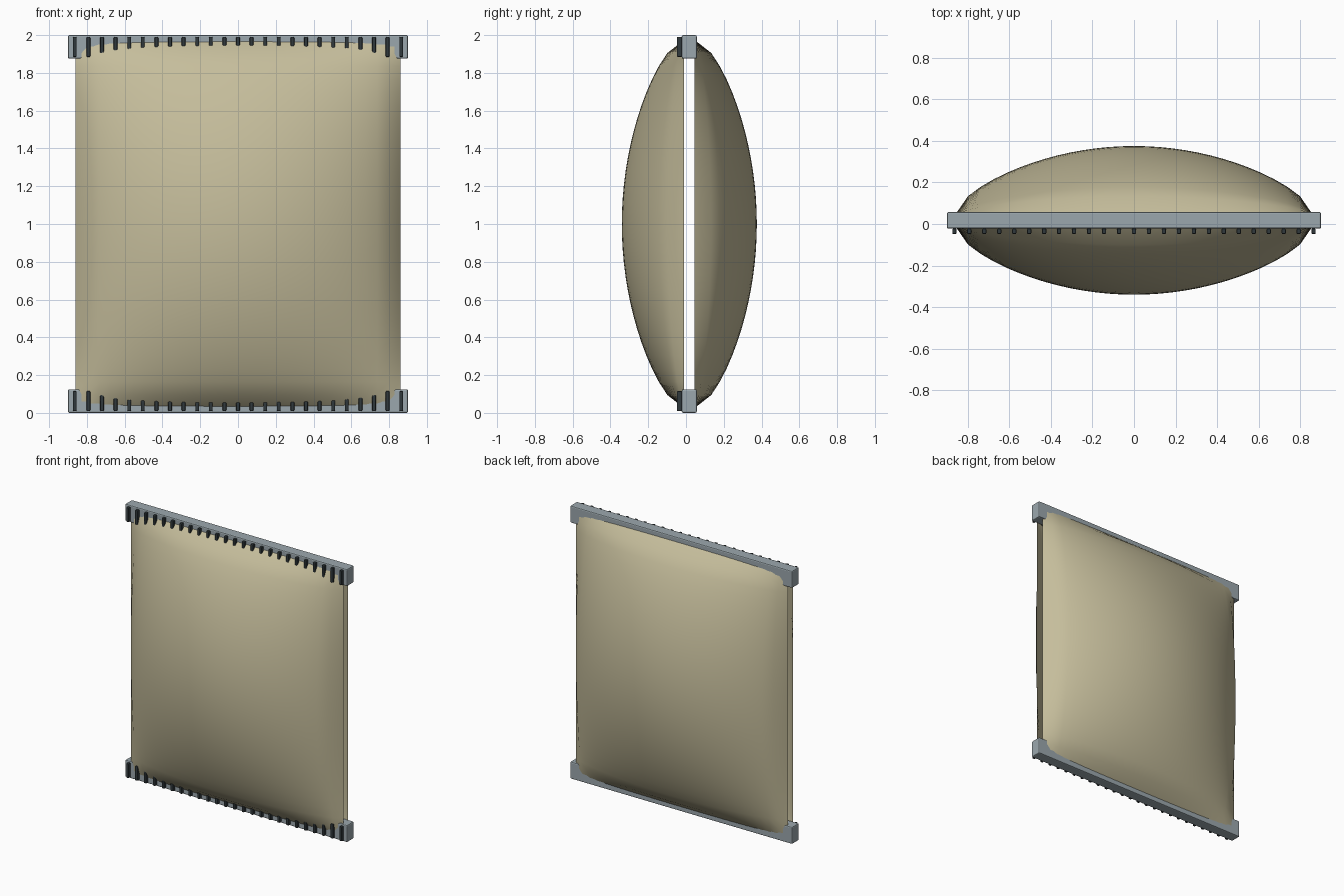
import bpy, bmesh, math

if "Cube" in bpy.data.objects:
    bpy.data.objects.remove(bpy.data.objects["Cube"])

YC = 0.0175            # mid plane of the bag
HALF_W, HALF_H = 0.86, 0.975
GAP, DEPTH, SEGS = 0.0275, 0.33, 28


def material(name, rgb):
    m = bpy.data.materials.new(name)
    m.diffuse_color = (*rgb, 1)
    m.use_nodes = True
    m.node_tree.nodes["Principled BSDF"].inputs["Base Color"].default_value = m.diffuse_color
    return m


cloth = material("khaki_film", (0.56, 0.51, 0.33))
seal = material("grey_seal", (0.33, 0.39, 0.42))
dark = material("dark_ridge", (0.03, 0.04, 0.045))


def bulge(u):
    return max(0.0, math.cos(u * math.pi / 2)) ** 0.6 if abs(u) < 0.9999 else 0.0


def pillow_sheet(name, side):
    """One open, inflated sheet; side -1 is front, +1 is back."""
    bm = bmesh.new()
    bmesh.ops.create_grid(bm, x_segments=SEGS, y_segments=SEGS, size=1)
    for v in bm.verts:
        u, w = v.co.x, v.co.y
        v.co = (u * HALF_W,
                YC + side * (GAP + DEPTH * bulge(u) * bulge(w)),
                1 + w * HALF_H)
    bm.normal_update()
    for f in bm.faces:
        f.smooth = True
        if f.normal.y * side < 0:
            f.normal_flip()
    me = bpy.data.meshes.new(name)
    bm.to_mesh(me)
    bm.free()
    me.materials.append(cloth)
    bpy.context.collection.objects.link(bpy.data.objects.new(name, me))


def box(name, centre, size, mat, bevel):
    bpy.ops.mesh.primitive_cube_add(size=1, location=centre)
    ob = bpy.context.object
    ob.name = name
    ob.scale = size
    bpy.ops.object.transform_apply(location=False, rotation=False, scale=True)
    ob.data.materials.append(mat)
    mod = ob.modifiers.new("soft_edges", 'BEVEL')
    mod.width, mod.segments = bevel, 2
    return ob


# Inflated front and back sheets
pillow_sheet("front_sheet", -1)
pillow_sheet("back_sheet", 1)

# Seal bars at both ends, each with a row of crimp ridges on the front
for label, z in (("bottom", 0.0625), ("top", 1.9375)):
    box(label + "_seal_bar", (0, YC, z), (1.8, 0.08, 0.125), seal, 0.008)
    for i in range(25):
        box(f"{label}_crimp_ridge_{i + 1}", (-0.864 + 0.072 * i, -0.035, z),
            (0.02, 0.026, 0.106), dark, 0.005)
